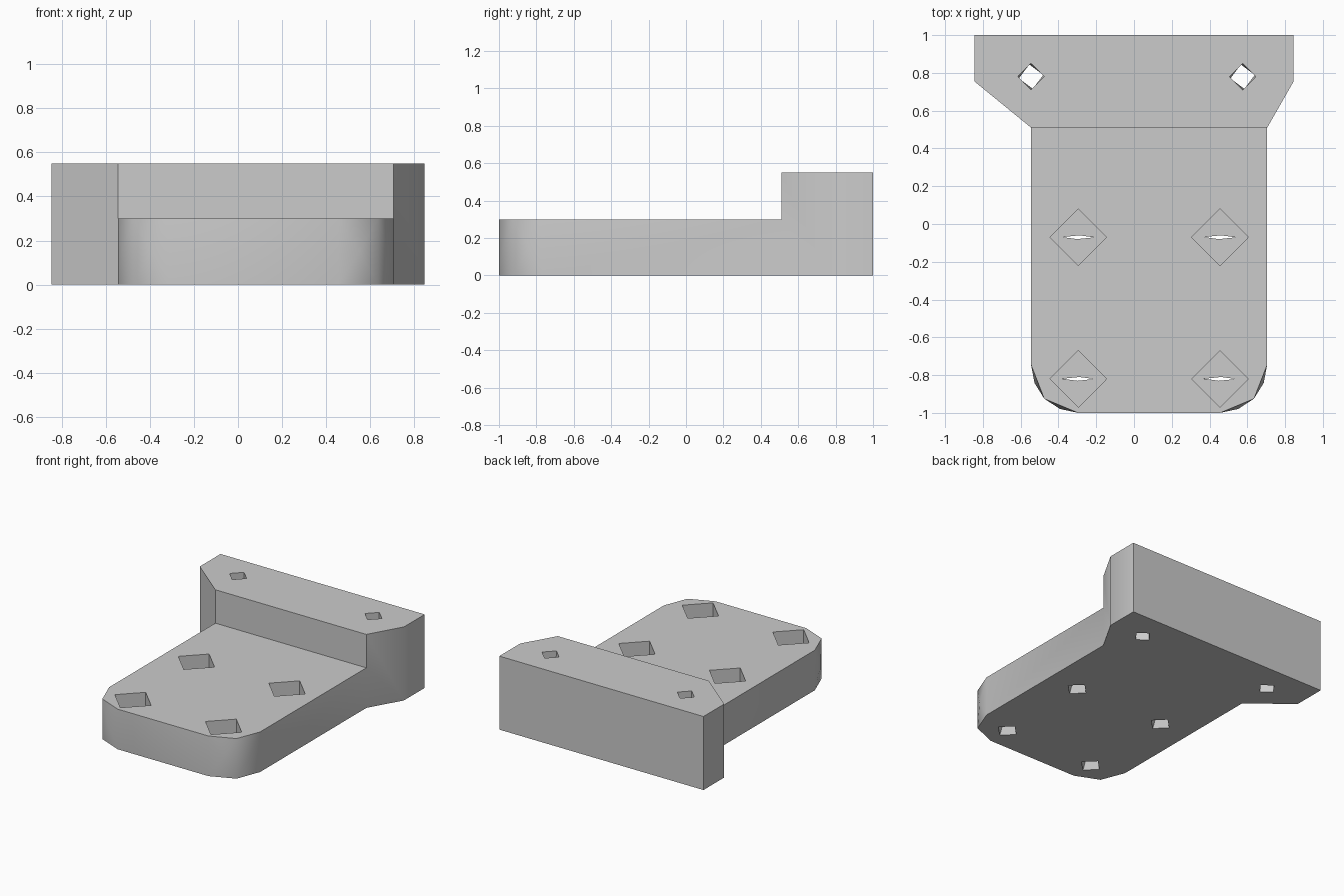
import bpy
import bmesh
from math import cos, sin, pi, radians

cube = bpy.data.objects.get("Cube")
if cube:
    bpy.data.objects.remove(cube, do_unlink=True)

grey = bpy.data.materials.new("plain grey")
grey.use_nodes = True
grey.diffuse_color = (0.6, 0.6, 0.6, 1)
grey.node_tree.nodes["Principled BSDF"].inputs["Base Color"].default_value = (0.6, 0.6, 0.6, 1)


def loft(bm, rings):
    """Join rings of points into a closed solid and return its top face."""
    loops = [[bm.verts.new(p) for p in ring] for ring in rings]
    bm.faces.new(loops[0][::-1])
    for low, high in zip(loops, loops[1:]):
        for i in range(len(low)):
            j = (i + 1) % len(low)
            bm.faces.new((low[i], low[j], high[j], high[i]))
    return bm.faces.new(loops[-1])


def diamond(x, y, z, rx, ry, turn=0):
    angles = [k * pi / 2 + radians(turn) for k in range(4)]
    return [(x + rx * cos(a), y + ry * sin(a), z) for a in angles]


def finish(bm, name):
    bmesh.ops.recalc_face_normals(bm, faces=bm.faces)
    mesh = bpy.data.meshes.new(name)
    bm.to_mesh(mesh)
    bm.free()
    mesh.materials.append(grey)
    obj = bpy.data.objects.new(name, mesh)
    bpy.context.collection.objects.link(obj)
    return obj


# Plate outline with clipped front corners and a wider back flange
LEFT, RIGHT, STEP = 0.705, -0.545, 0.51
PLATE_TOP, FLANGE_TOP = 0.30, 0.55
outline = [(RIGHT, -0.745), (-0.475, -0.925), (-0.295, -1),
           (0.455, -1), (0.635, -0.925), (LEFT, -0.745),
           (LEFT, STEP), (0.845, 0.755), (0.845, 1),
           (-0.845, 1), (-0.845, 0.755), (RIGHT, STEP)]
bm = bmesh.new()
top = loft(bm, [[(x, y, z) for x, y in outline] for z in (0, PLATE_TOP)])

# Raise the flange behind the step
step_verts = [v for v in top.verts if abs(v.co.y - STEP) < 0.001]
bmesh.utils.face_split(top, *step_verts)
flange = [f for f in bm.faces if f.calc_center_median().z > PLATE_TOP - 0.001
          and f.calc_center_median().y > STEP]
raised = bmesh.ops.extrude_discrete_faces(bm, faces=flange)["faces"]
bmesh.ops.translate(bm, verts=list({v for f in raised for v in f.verts if
                                    f.calc_center_median().y > STEP}),
                    vec=(0, 0, FLANGE_TOP - PLATE_TOP))
bmesh.ops.recalc_face_normals(bm, faces=bm.faces)
bmesh.ops.dissolve_limit(bm, angle_limit=0.01, verts=bm.verts, edges=bm.edges)

# Slight bulge in the middle of each front corner facet
bm.normal_update()
for face in list(bm.faces):
    n = face.normal.copy()
    if abs(n.z) < 0.01 and face.calc_center_median().y < -0.74 \
            and abs(n.x) > 0.1 and abs(n.y) > 0.1:
        poked = bmesh.ops.poke(bm, faces=[face])
        poked["verts"][0].co += n * 0.018
body = finish(bm, "mounting_bracket")

# Cutters: recessed holes in the plate and straight holes in the flange
bm = bmesh.new()
for x in (-0.295, 0.455):
    for y in (-0.07, -0.82):
        loft(bm, [diamond(x, y, -0.05, 0.08, 0.08),
                  diamond(x, y, 0, 0.08, 0.08),
                  diamond(x, y, 0.18, 0.085, 0.01, -4),
                  diamond(x, y, 0.18, 0.15, 0.15),
                  diamond(x, y, 0.4, 0.15, 0.15)])
for x in (-0.545, 0.575):
    loft(bm, [diamond(x, 0.78, -0.05, 0.064, 0.064, 8),
              diamond(x, 0.78, 0.6, 0.07, 0.07)])
cutter = finish(bm, "hole_cutter")
cutter.hide_render = True

bpy.ops.object.select_all(action='DESELECT')
bpy.context.view_layer.objects.active = body
body.select_set(True)
cut = body.modifiers.new("holes", 'BOOLEAN')
cut.operation = 'DIFFERENCE'
cut.solver = 'EXACT'
cut.object = cutter
bpy.ops.object.modifier_apply(modifier=cut.name)
bpy.data.objects.remove(cutter, do_unlink=True)
bpy.ops.object.shade_smooth_by_angle(angle=radians(35))
